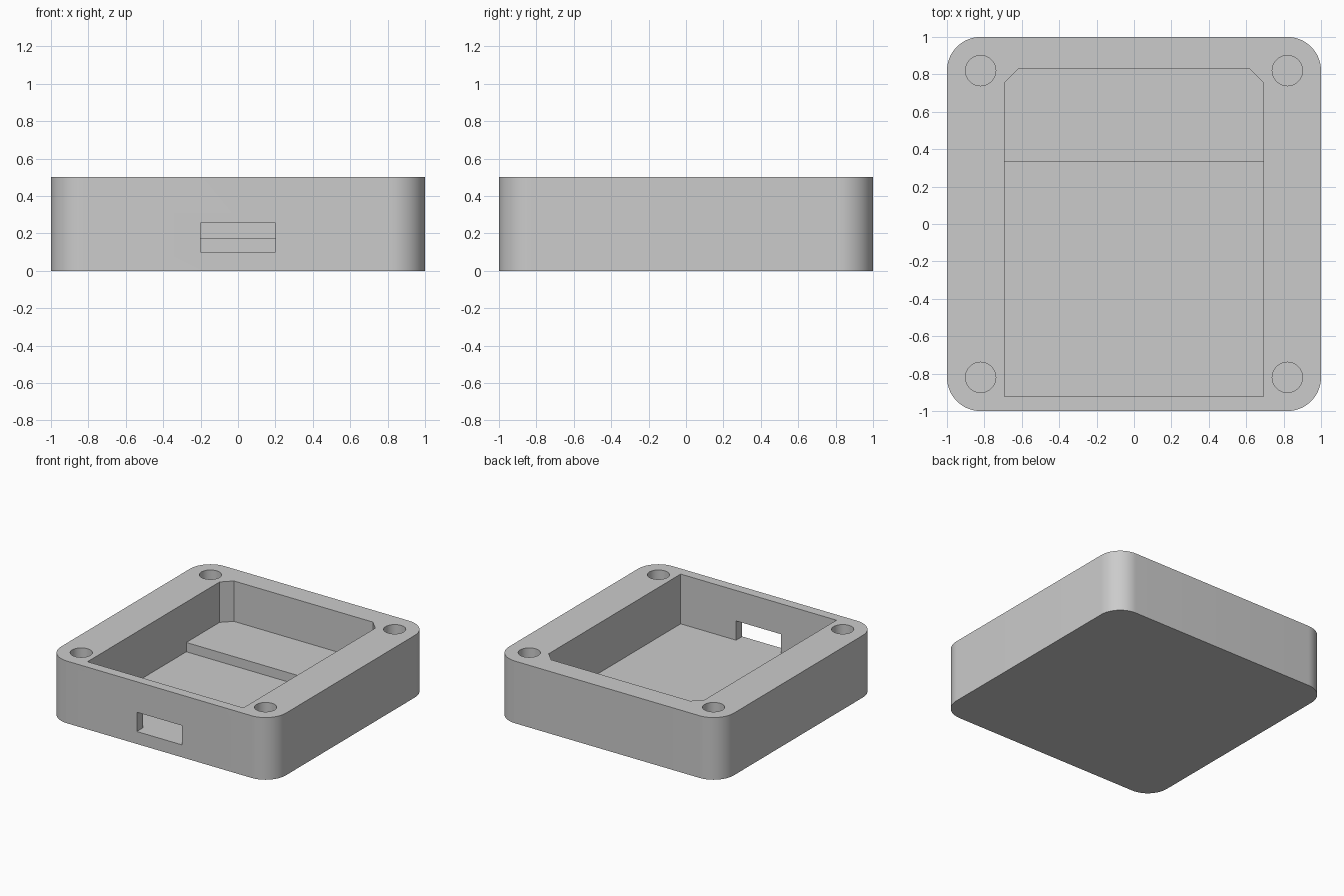
import bpy, bmesh, math

cube = bpy.data.objects.get("Cube")
if cube:
    bpy.data.objects.remove(cube, do_unlink=True)

grey = bpy.data.materials.new("plain grey")
grey.use_nodes = True
colour = (0.6, 0.6, 0.6, 1)
grey.diffuse_color = colour
grey.node_tree.nodes["Principled BSDF"].inputs["Base Color"].default_value = colour


def prism(name, outline, bottom, top):
    """Extrude a flat outline upward into a solid."""
    bm = bmesh.new()
    face = bm.faces.new([bm.verts.new((x, y, bottom)) for x, y in outline])
    new = bmesh.ops.extrude_face_region(bm, geom=[face])["geom"]
    verts = [v for v in new if isinstance(v, bmesh.types.BMVert)]
    bmesh.ops.translate(bm, verts=verts, vec=(0, 0, top - bottom))
    bmesh.ops.recalc_face_normals(bm, faces=bm.faces)
    mesh = bpy.data.meshes.new(name)
    bm.to_mesh(mesh)
    bm.free()
    mesh.materials.append(grey)
    obj = bpy.data.objects.new(name, mesh)
    bpy.context.collection.objects.link(obj)
    return obj


def arc(cx, cy, radius, start, sweep, steps):
    angles = [math.radians(start + sweep * i / steps) for i in range(steps + 1)]
    return [(cx + radius * math.cos(a), cy + radius * math.sin(a)) for a in angles]


def rectangle(x, front, back):
    return [(-x, front), (x, front), (x, back), (-x, back)]


# Rounded tray body
HEIGHT, OVER = 0.5, 0.6
INSET, RADIUS = 0.82, 0.18
corners = [(1, 1), (-1, 1), (-1, -1), (1, -1)]
outline = []
for i, (sx, sy) in enumerate(corners):
    outline += arc(sx * INSET, sy * INSET, RADIUS, 90 * i, 90, 16)
tray = prism("tray_body", outline, 0, HEIGHT)

# Main pocket with chamfered back corners, and its deeper front floor
W, FRONT, BACK, CHAMFER = 0.693, -0.922, 0.83, 0.075
pocket = [(-W, FRONT), (W, FRONT), (W, BACK - CHAMFER), (W - CHAMFER, BACK),
          (CHAMFER - W, BACK), (-W, BACK - CHAMFER)]
cutters = [
    prism("pocket_cutter", pocket, 0.175, OVER),
    prism("deep_floor_cutter", rectangle(W, FRONT, 0.333), 0.1, 0.3),
    prism("cable_slot_cutter", rectangle(0.2, -1.1, -0.8), 0.1, 0.255),
]

# Blind screw holes in the corners
for sx, sy in corners:
    circle = arc(sx * INSET, sy * INSET, 0.081, 0, 360, 48)[:-1]
    cutters.append(prism("screw_hole_cutter", circle, 0.1, OVER))

for cutter in cutters:
    cutter.hide_render = True
    cut = tray.modifiers.new(cutter.name, "BOOLEAN")
    cut.operation = "DIFFERENCE"
    cut.solver = "EXACT"
    cut.object = cutter

# Apply the cuts, drop the cutters and smooth the round walls
bpy.ops.object.select_all(action="DESELECT")
tray.select_set(True)
bpy.context.view_layer.objects.active = tray
for name in [m.name for m in tray.modifiers]:
    bpy.ops.object.modifier_apply(modifier=name)
for cutter in cutters:
    bpy.data.objects.remove(cutter, do_unlink=True)
bpy.ops.object.shade_smooth_by_angle(angle=math.radians(30))
